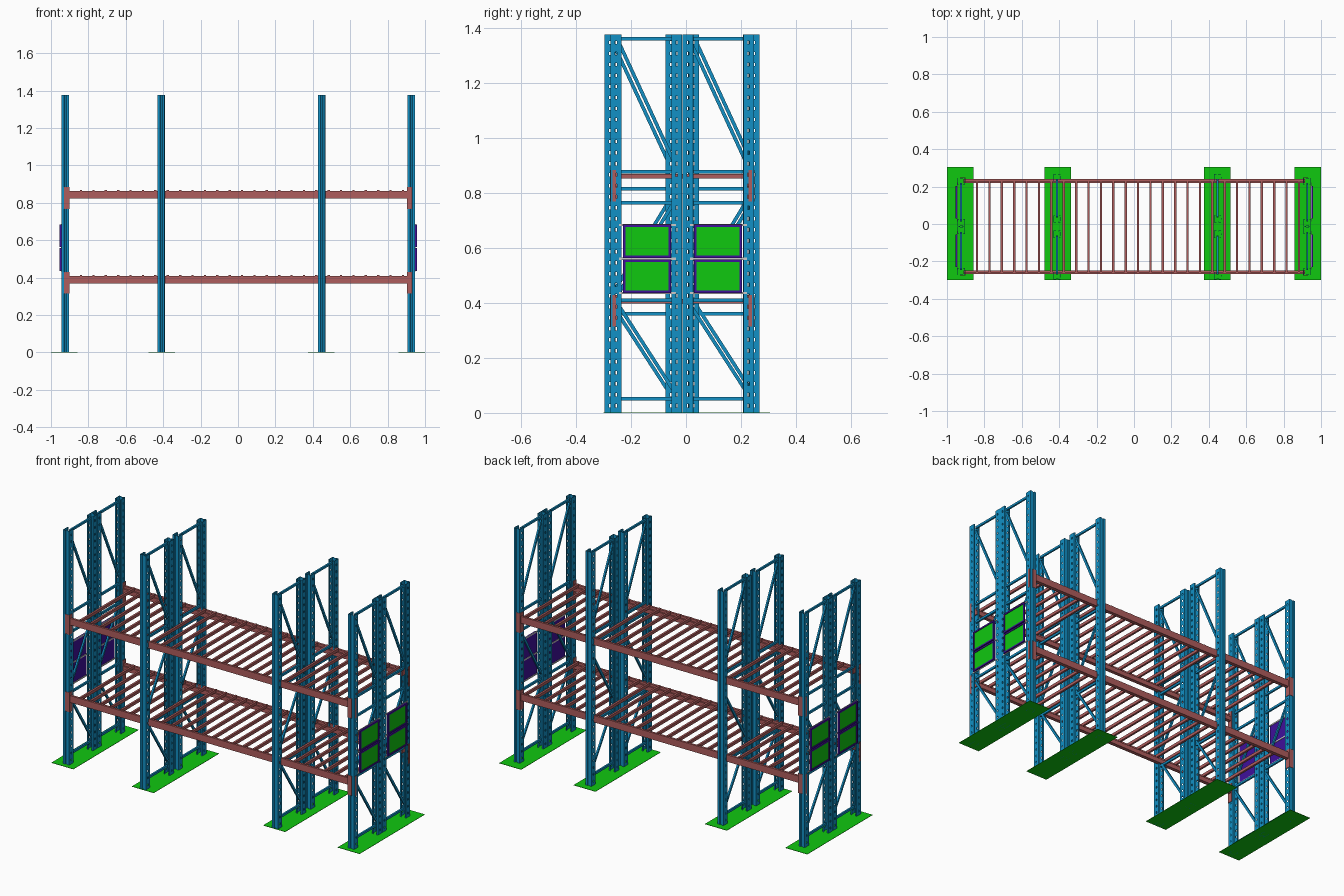
import bpy, bmesh, math
from mathutils import Matrix, Vector

if "Cube" in bpy.data.objects:
    bpy.data.objects.remove(bpy.data.objects["Cube"])


def material(name, rgb):
    m = bpy.data.materials.new(name)
    m.diffuse_color = (*rgb, 1)
    m.use_nodes = True
    m.node_tree.nodes["Principled BSDF"].inputs["Base Color"].default_value = m.diffuse_color
    return m


BLUE = material("blue_steel", (0.006, 0.28, 0.56))
RED = material("red_steel", (0.43, 0.11, 0.11))
GREEN = material("green_plate", (0.005, 0.58, 0.005))
PURPLE = material("purple_trim", (0.05, 0.005, 0.33))


def make_object(name, bm, mat):
    mesh = bpy.data.meshes.new(name)
    bmesh.ops.recalc_face_normals(bm, faces=bm.faces)
    bm.to_mesh(mesh)
    bm.free()
    if mat:
        mesh.materials.append(mat)
    ob = bpy.data.objects.new(name, mesh)
    bpy.context.collection.objects.link(ob)
    return ob


def add_box(bm, x0, x1, y0, y1, z0, z1):
    c = Vector(((x0 + x1) / 2, (y0 + y1) / 2, (z0 + z1) / 2))
    m = Matrix.Translation(c) @ Matrix.Diagonal((abs(x1 - x0), abs(y1 - y0), abs(z1 - z0), 1))
    bmesh.ops.create_cube(bm, size=1, matrix=m)


def add_strut(bm, x, y0, z0, y1, z1, t=0.013):
    # square bar in the plane x = const
    d = Vector((0, y1 - y0, z1 - z0))
    m = (Matrix.Translation((x, (y0 + y1) / 2, (z0 + z1) / 2))
         @ Matrix.Rotation(math.atan2(d.z, d.y), 4, 'X')
         @ Matrix.Diagonal((0.010, d.length, t, 1)))
    bmesh.ops.create_cube(bm, size=1, matrix=m)


H = 1.375      # upright height
W = 0.0185     # half width of an upright
MID = -0.0135  # mirror line between the two rows of frames

# Perforated upright: open folded profile with slots in both sides
half = [(-0.011, W), (-W, W), (-W, 0.004), (-W, -0.003), (-W, -W),
        (-0.007, -W), (-0.005, -0.014)]
profile = half + [(-x, y) for x, y in reversed(half)]
slot_edges = (2, len(profile) - 4)
levels = [0.0]
for i in range(34):
    levels += [0.02 + i * 0.04, 0.032 + i * 0.04]
levels.append(H)

bm = bmesh.new()
rows = [[bm.verts.new((x, y, z)) for x, y in profile] for z in levels]
for r in range(len(rows) - 1):
    for k in range(len(profile) - 1):
        if r % 2 == 1 and k in slot_edges:
            continue
        bm.faces.new((rows[r][k], rows[r][k + 1], rows[r + 1][k + 1], rows[r + 1][k]))
post = make_object("upright", bm, BLUE)
post_mesh = post.data
bpy.data.objects.remove(post)


def add_post(x, y, flip):
    ob = bpy.data.objects.new("upright", post_mesh)
    ob.location = (x, y, 0)
    ob.rotation_euler.z = math.pi if flip else 0
    bpy.context.collection.objects.link(ob)
    s = ob.modifiers.new("sheet", 'SOLIDIFY')
    s.thickness = 0.002
    s.offset = 0


# Upright frames: two posts, level struts and diagonals
def frame(x, y0, y1, levels_z):
    add_post(x, y0 + W, False)
    add_post(x, y1 - W, True)
    a, b = y0 + 0.032, y1 - 0.032
    bm = bmesh.new()
    for z in levels_z:
        add_strut(bm, x, a, z, b, z)
    add_strut(bm, x, a, 1.34, b, 0.92)
    add_strut(bm, x, a, 0.44, b, 0.76)
    add_strut(bm, x, a, 0.385, b, 0.085)
    make_object("frame_bracing", bm, BLUE)


X_END, X_MID = (-0.924, 0.926), (-0.411, 0.447)
for x in X_END:
    for y0, y1 in ((-0.273, -0.0155), (-0.0115, 0.246)):
        frame(x, y0, y1, (0.052, 0.41, 0.763, 0.876, 1.36))
for x in X_MID:
    for y0, y1 in ((-0.295, -0.036), (0.009, 0.266)):
        frame(x, y0, y1, (0.052, 0.36, 0.815, 0.876, 1.36))

# Floor plates
for x in (-0.93, -0.408, 0.445, 0.928):
    bm = bmesh.new()
    add_box(bm, x - 0.071, x + 0.071, -0.30, 0.305, 0, 0.002)
    make_object("floor_plate", bm, GREEN)

# Shelf levels: stepped beams, end connectors and cross bars
for top in (0.863, 0.409):
    for s in (-1, 1):
        yy = lambda d: MID + s * d
        bm = bmesh.new()
        add_box(bm, -0.912, 0.914, yy(0.242), yy(0.255), top - 0.040, top)
        add_box(bm, -0.912, 0.914, yy(0.234), yy(0.242), top - 0.040, top - 0.014)
        make_object("shelf_beam", bm, RED)
        bm = bmesh.new()
        for x, e in zip(X_END, (-1, 1)):
            add_box(bm, x - e * 0.020, x + e * 0.005, yy(0.2595), yy(0.262), top - 0.095, top + 0.02)
            add_box(bm, x - e * 0.020, x - e * 0.0225, yy(0.232), yy(0.262), top - 0.095, top + 0.02)
            add_box(bm, x + e * 0.0195, x + e * 0.021, yy(0.241), yy(0.254), top - 0.095, top + 0.02)
        make_object("beam_connector", bm, RED)
    bm = bmesh.new()
    for i in range(27):
        x = -0.839 + i * 0.0662
        add_box(bm, x - 0.006, x + 0.006, MID - 0.250, MID + 0.250, top - 0.012, top + 0.005)
    make_object("cross_bars", bm, RED)

# End panels: purple tray with a green outer face, hung on grey rails
for x, e in zip(X_END, (-1, 1)):
    for y0 in (-0.229, 0.029):
        y1 = y0 + 0.174
        for z0 in (0.436, 0.563):
            z1, t = z0 + 0.121, 0.009
            xi, xo = x + e * 0.021, x + e * 0.031
            bm = bmesh.new()
            add_box(bm, xi, xi + e * 0.004, y0, y1, z0, z1)
            add_box(bm, xi, xo, y0, y0 + t, z0, z1)
            add_box(bm, xi, xo, y1 - t, y1, z0, z1)
            add_box(bm, xi, xo, y0 + t, y1 - t, z0, z0 + t)
            add_box(bm, xi, xo, y0 + t, y1 - t, z1 - t, z1)
            make_object("panel_tray", bm, PURPLE)
            bm = bmesh.new()
            add_box(bm, xi + e * 0.004, xi + e * 0.006, y0 + t, y1 - t, z0 + t, z1 - t)
            make_object("panel_face", bm, GREEN)
        bm = bmesh.new()
        for z in (0.436, 0.560, 0.683):
            add_box(bm, x + e * 0.0185, x + e * 0.022, y0 - 0.015, y1 + 0.018, z - 0.004, z + 0.004)
        make_object("panel_rail", bm, None)
